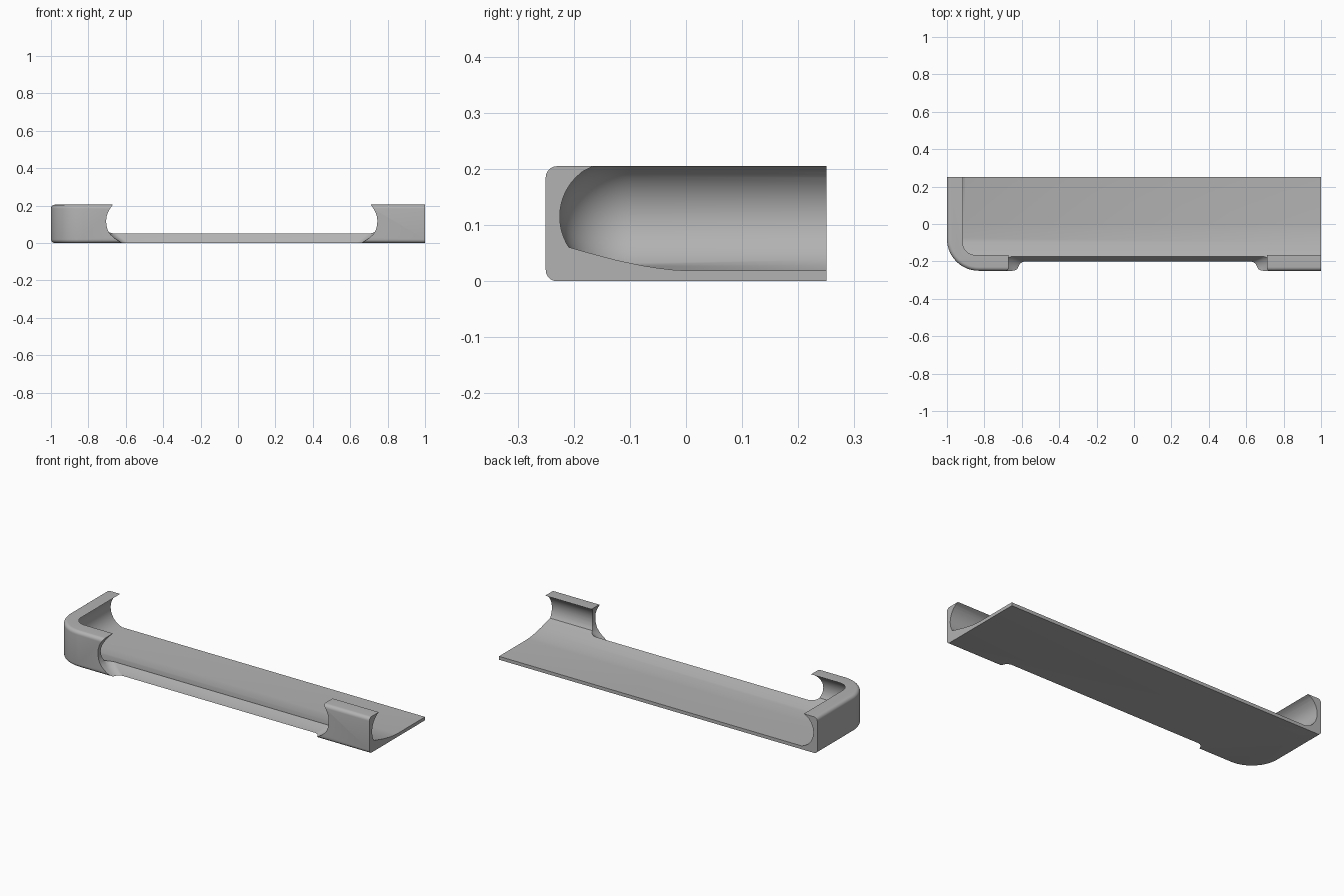
import bpy, bmesh, math

if "Cube" in bpy.data.objects:
    bpy.data.objects.remove(bpy.data.objects["Cube"])

H = 0.205


def add_object(name, bm):
    bmesh.ops.recalc_face_normals(bm, faces=bm.faces)
    mesh = bpy.data.meshes.new(name)
    bm.to_mesh(mesh)
    bm.free()
    ob = bpy.data.objects.new(name, mesh)
    bpy.context.collection.objects.link(ob)
    return ob


def stack(name, rings):
    """Solid skinned through equal-length rings of points."""
    bm = bmesh.new()
    vs = [[bm.verts.new(p) for p in ring] for ring in rings]
    for a, b in zip(vs, vs[1:]):
        for i in range(len(a)):
            j = (i + 1) % len(a)
            bm.faces.new((a[i], a[j], b[j], b[i]))
    bm.faces.new(vs[0])
    bm.faces.new(vs[-1])
    return add_object(name, bm)


def arc(cx, cy, r, a0, a1, z, n=14):
    return [(cx + r * math.cos(math.radians(a0 + (a1 - a0) * i / n)),
             cy + r * math.sin(math.radians(a0 + (a1 - a0) * i / n)), z) for i in range(n + 1)]


def plan(x0, y0, r, x1, y1, z):
    """Rectangle with its front left corner rounded."""
    return arc(x0 + r, y0 + r, r, 180, 270, z) + [(x1, y0, z), (x1, y1, z), (x0, y1, z)]


def boolean(ob, other, operation):
    mod = ob.modifiers.new("cut", 'BOOLEAN')
    mod.operation = operation
    mod.solver = 'EXACT'
    mod.object = other
    bpy.context.view_layer.objects.active = ob
    bpy.ops.object.modifier_apply(modifier=mod.name)
    bpy.data.objects.remove(other)


# Outer block with rounded front and left rims
b = 0.02
rings = []
for i in range(7):
    a = math.pi / 2 * i / 6
    rings.append((b * (1 - math.sin(a)), b * (1 - math.cos(a))))
levels = rings + [(d, H - z) for d, z in reversed(rings)]
tray = stack("tray", [plan(-1 + d, -0.25 + d, 0.17 - d, 1, 0.25, z) for d, z in levels])

# Hollow with round-backed walls, swept around the corner
hollow_rings = []
for i in range(21):
    z = 0.019 + (0.215 - 0.019) * i / 20
    w = math.sqrt(max(0.01 - (z - 0.115) ** 2, 0))
    if z > H:
        w = 0.04
    hollow_rings.append(plan(-0.875 - w, -0.125 - w, 0.025 + w, 1.1, 0.35, z))
hollow = stack("hollow", hollow_rings)

# Floor ramp rising towards the front wall
ramp = [(0.5, 0.019), (0.0, 0.019), (-0.025, 0.0205), (-0.05, 0.0235), (-0.075, 0.0275),
        (-0.1, 0.0325), (-0.125, 0.038), (-0.15, 0.0445), (-0.18, 0.0525),
        (-0.21, 0.061), (-0.4, 0.115), (-0.4, 0.4), (0.5, 0.4)]
above_ramp = stack("above_ramp", [[(x, y, z) for y, z in ramp] for x in (-1.3, 1.3)])
boolean(hollow, above_ramp, 'INTERSECT')
boolean(tray, hollow, 'DIFFERENCE')

# Front opening: height, half width, depth line
opening = [(-0.01, 0.632, -0.203), (0.0, 0.64, -0.2), (0.015, 0.664, -0.194),
           (0.03, 0.685, -0.186), (0.045, 0.701, -0.177), (0.06, 0.712, -0.167),
           (0.08, 0.72, -0.15), (0.1, 0.724, -0.13), (0.12, 0.725, -0.115), (0.14, 0.723, -0.11),
           (0.16, 0.717, -0.11), (0.18, 0.707, -0.11), (0.205, 0.69, -0.11), (0.23, 0.67, -0.11)]
r, cx = 0.04, 0.02
front_cut = stack("front_cut", [
    arc(cx + w - r, y - r, r, 0, 90, z, 8) + arc(cx - w + r, y - r, r, 90, 180, z, 8)
    + [(cx - w, -0.4, z), (cx + w, -0.4, z)] for z, w, y in opening])
boolean(tray, front_cut, 'DIFFERENCE')

# Plain grey finish, smooth over the curves
grey = bpy.data.materials.new("grey")
grey.diffuse_color = (0.45, 0.45, 0.45, 1)
grey.use_nodes = True
grey.node_tree.nodes["Principled BSDF"].inputs["Base Color"].default_value = grey.diffuse_color
tray.data.materials.clear()
tray.data.materials.append(grey)
for p in tray.data.polygons:
    p.material_index = 0
bpy.ops.object.select_all(action='DESELECT')
tray.select_set(True)
bpy.context.view_layer.objects.active = tray
bpy.ops.object.shade_smooth_by_angle(angle=math.radians(30))
